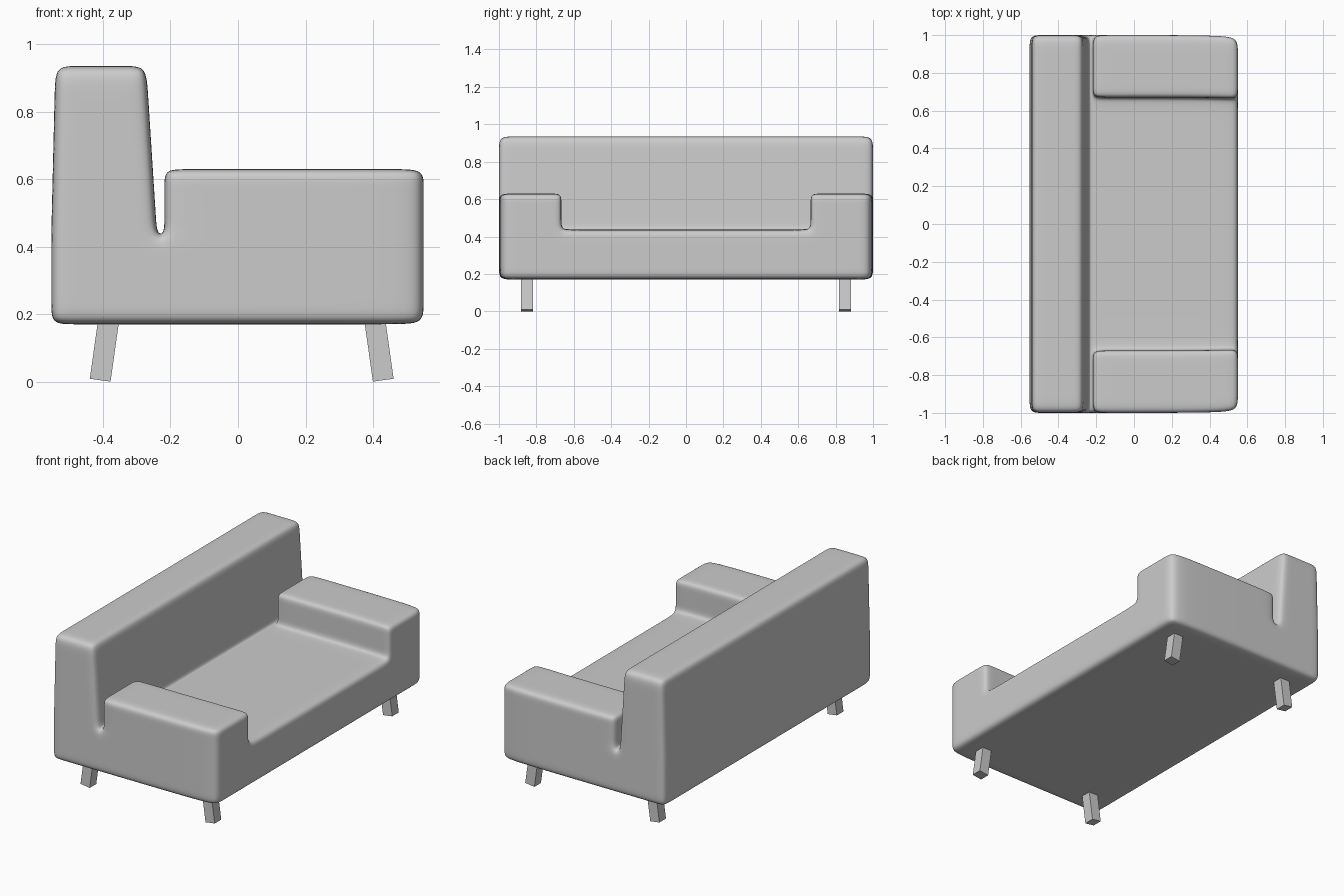
import bpy, bmesh
from math import radians
from mathutils import Matrix

if "Cube" in bpy.data.objects:
    bpy.data.objects.remove(bpy.data.objects["Cube"])

# Cage lines: outer edges plus support loops that set the rounding
XS = [-0.553, -0.49, -0.30, -0.24, -0.218, -0.15, 0.46, 0.55]
YS = [-1, -0.92, -0.73, -0.67, -0.61, 0.61, 0.67, 0.73, 0.92, 1]
ZS = [0.17, 0.23, 0.38, 0.437, 0.49, 0.58, 0.63, 0.86, 0.935]


def filled(i, j, k):
    """True where the sofa is solid in cage cell i, j, k."""
    if not (0 <= i < len(XS) - 1 and 0 <= j < len(YS) - 1 and 0 <= k < len(ZS) - 1):
        return False
    x, y, z = ((a[n] + a[n + 1]) / 2 for a, n in ((XS, i), (YS, j), (ZS, k)))
    base = z < 0.437
    back = x < -0.24
    arm = x > -0.218 and abs(y) > 0.67 and z < 0.63
    return base or back or arm


def make_object(name, bm):
    bmesh.ops.recalc_face_normals(bm, faces=bm.faces)
    me = bpy.data.meshes.new(name)
    bm.to_mesh(me)
    bm.free()
    ob = bpy.data.objects.new(name, me)
    bpy.context.collection.objects.link(ob)
    return ob


# Upholstered body: base, backrest and arms as one smooth skin
bm = bmesh.new()
verts = {}


def vert(key):
    if key not in verts:
        i, j, k = key
        x, y, z = XS[i], YS[j], ZS[k]
        if i <= 3 and z > 0.437:              # backrest narrows upwards
            t = (z - 0.437) / 0.5
            x += (-0.032 if i >= 2 else 0.012) * t
        if x > 0.5:                           # ends draw in slightly at the front
            y *= 0.985
        verts[key] = bm.verts.new((x, y, z))
    return verts[key]


for i in range(len(XS) - 1):
    for j in range(len(YS) - 1):
        for k in range(len(ZS) - 1):
            if not filled(i, j, k):
                continue
            for axis in range(3):
                for side in (0, 1):
                    n = [i, j, k]
                    n[axis] += 2 * side - 1
                    if filled(*n):
                        continue
                    u, v = [a for a in range(3) if a != axis]
                    quad = []
                    for du, dv in ((0, 0), (1, 0), (1, 1), (0, 1)):
                        c = [i, j, k]
                        c[axis] += side
                        c[u] += du
                        c[v] += dv
                        quad.append(vert(tuple(c)))
                    bm.faces.new(quad)

body = make_object("sofa_body", bm)
sub = body.modifiers.new("Subdivision", 'SUBSURF')
sub.levels = sub.render_levels = 3
for p in body.data.polygons:
    p.use_smooth = True

# Four square legs, splayed outwards
for xname, sx, xc in (("rear", -1, -0.395), ("front", 1, 0.417)):
    for yname, sy in (("left", -1), ("right", 1)):
        bm = bmesh.new()
        bmesh.ops.create_cube(bm, size=1, matrix=Matrix.Diagonal((0.062, 0.063, 0.19, 1)))
        leg = make_object(f"{xname}_{yname}_leg", bm)
        leg.location = (xc, sy * 0.85, 0.0985)
        leg.rotation_euler.y = radians(-8 * sx)
